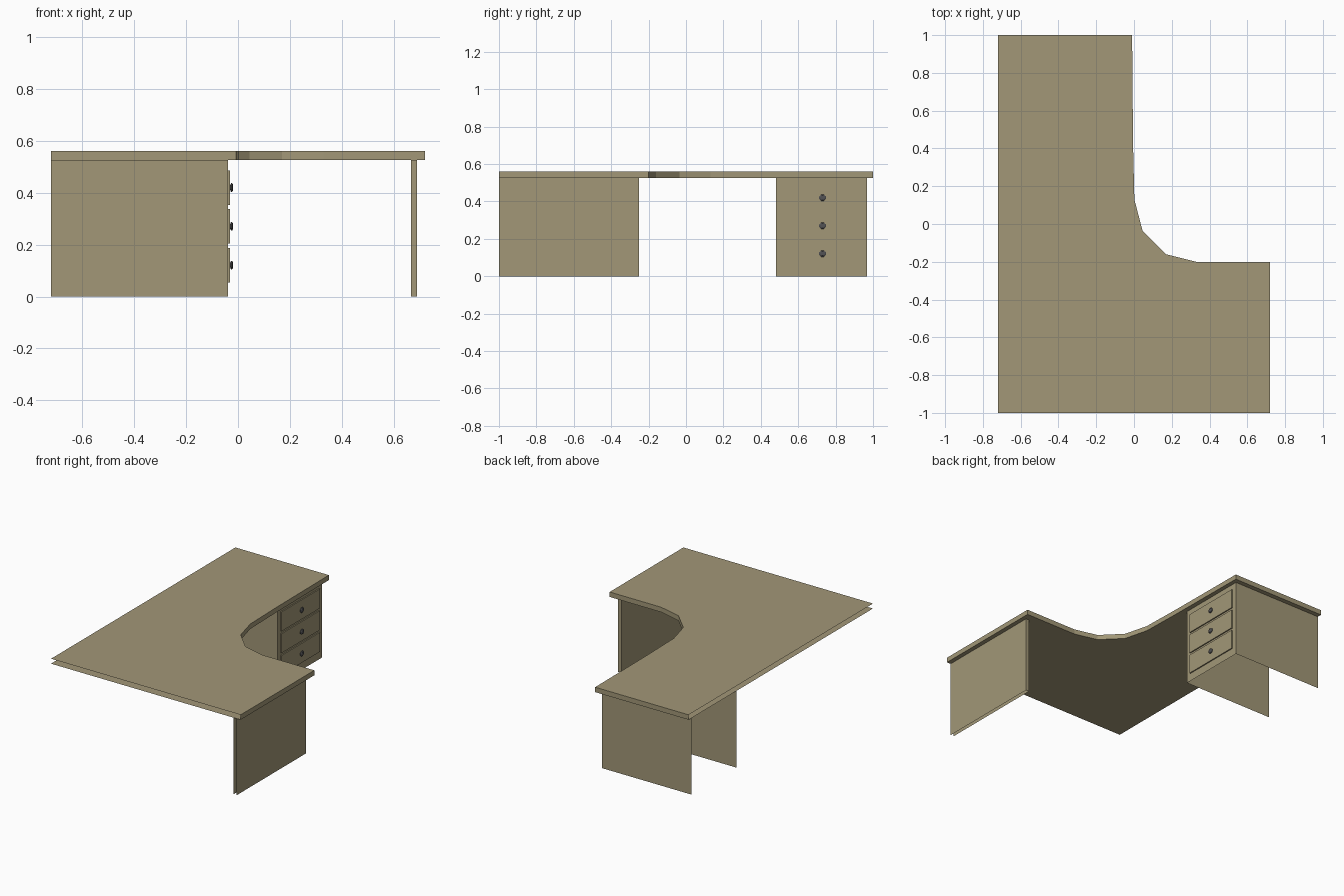
import bpy, bmesh, math
from mathutils import Matrix

if "Cube" in bpy.data.objects:
    bpy.data.objects.remove(bpy.data.objects["Cube"])


def material(name, rgb):
    m = bpy.data.materials.new(name)
    m.diffuse_color = (*rgb, 1)
    m.use_nodes = True
    m.node_tree.nodes["Principled BSDF"].inputs["Base Color"].default_value = m.diffuse_color
    return m


WOOD = material("tan_wood", (0.36, 0.31, 0.185))
METAL = material("dark_grey_knob", (0.085, 0.085, 0.09))


def finish(bm, name, mat):
    me = bpy.data.meshes.new(name)
    bm.to_mesh(me)
    bm.free()
    me.materials.append(mat)
    ob = bpy.data.objects.new(name, me)
    bpy.context.collection.objects.link(ob)
    return ob


def walls(name, path, z0, z1, caps=False):
    """Vertical sheets along a counter-clockwise open path, optional flat caps."""
    bm = bmesh.new()
    lo = [bm.verts.new((x, y, z0)) for x, y in path]
    hi = [bm.verts.new((x, y, z1)) for x, y in path]
    if caps:
        # outline is closed by the hidden wall-side corner
        corner = (-0.72, -1.0)
        bm.faces.new(hi + [bm.verts.new((*corner, z1))])
        bm.faces.new((lo + [bm.verts.new((*corner, z0))])[::-1])
    for i in range(len(path) - 1):
        bm.faces.new((lo[i], lo[i + 1], hi[i + 1], hi[i]))
    return finish(bm, name, WOOD)


# L-shaped desktop with faceted inner corner; the two wall-side edges are open
walls("desktop", [(0.72, -1), (0.72, -0.2), (0.33, -0.2), (0.17, -0.16),
                  (0.045, -0.035), (0.002, 0.13), (-0.005, 0.42),
                  (-0.01, 1), (-0.72, 1)], 0.526, 0.56, caps=True)

# Side leg: thin panel open on the wall side and below
walls("leg_panel", [(0.69, -1), (0.69, -0.25), (0.666, -0.25), (0.666, -1)], 0, 0.526)

# Drawer cabinet: side, front, side; open at the wall and below
FRONT = -0.038
walls("drawer_cabinet", [(-0.72, 0.482), (FRONT, 0.482), (FRONT, 0.968), (-0.72, 0.968)], 0, 0.526)

# Three drawer fronts with knobs
for i in range(3):
    z = 0.121 + 0.1495 * i
    bm = bmesh.new()
    bmesh.ops.create_cube(bm, size=1, matrix=Matrix.Translation((FRONT + 0.004, 0.725, z))
                          @ Matrix.Diagonal((0.008, 0.418, 0.133, 1)))
    finish(bm, f"drawer_front_{i + 1}", WOOD)

    # knob profile: (distance from drawer, radius), turned with eight sides
    bm = bmesh.new()
    rings = []
    for d, r in [(0, 0.010), (0.003, 0.018), (0.007, 0.018), (0.011, 0.012)]:
        rings.append([bm.verts.new((FRONT + 0.008 + d,
                                    0.73 + r * 1.1 * math.cos(math.pi * (k + .5) / 4),
                                    z + r * math.sin(math.pi * (k + .5) / 4))) for k in range(8)])
    for a, b in zip(rings, rings[1:]):
        for k in range(8):
            n = (k + 1) % 8
            bm.faces.new((a[k], a[n], b[n], b[k]))
    bm.faces.new(rings[-1])
    finish(bm, f"drawer_knob_{i + 1}", METAL)
